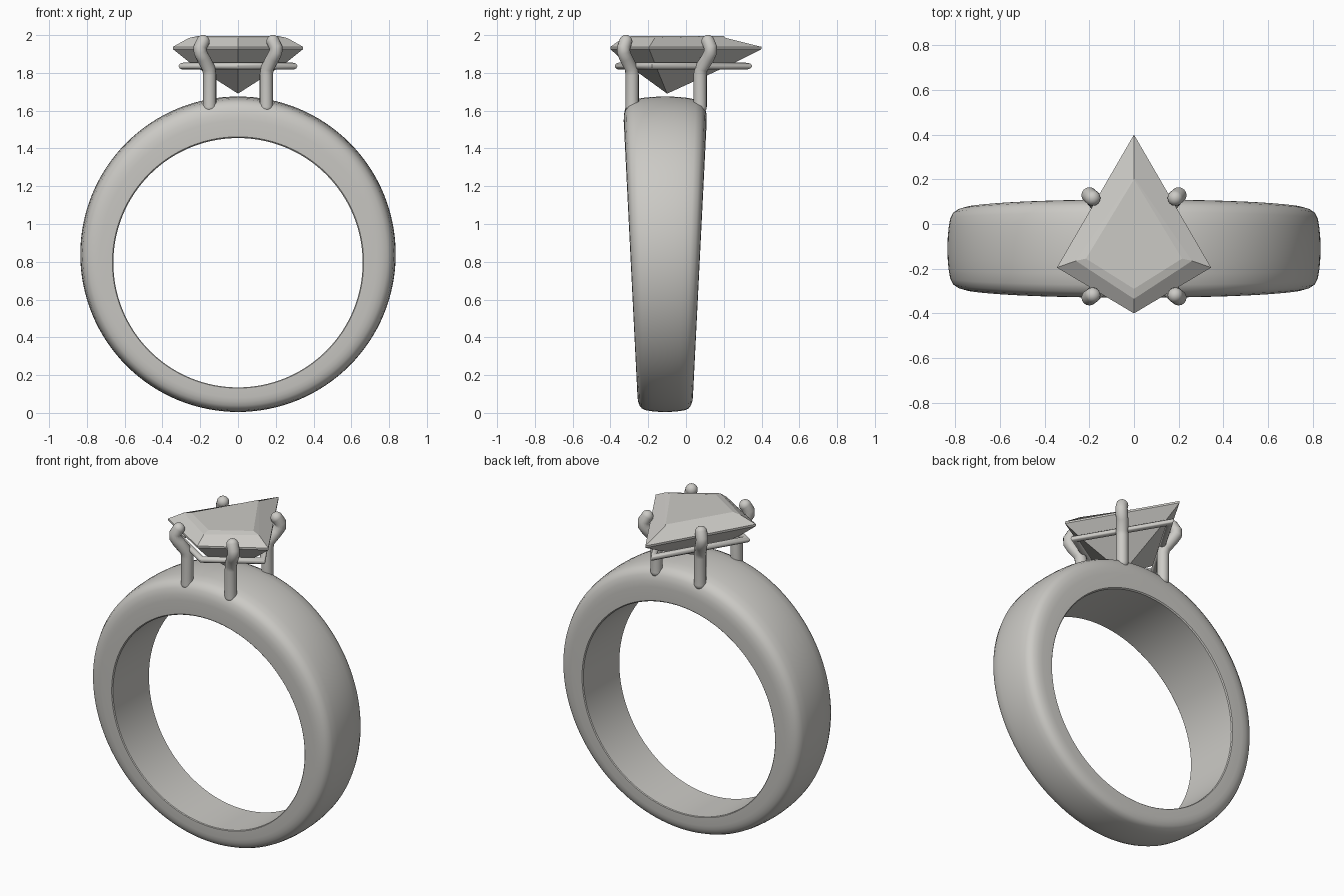
import bpy, bmesh
from math import sin, cos, pi
from mathutils import Vector

cube = bpy.data.objects.get("Cube")
if cube:
    bpy.data.objects.remove(cube, do_unlink=True)

metal = bpy.data.materials.new("warm_grey")
metal.use_nodes = True
GREY = (0.60, 0.59, 0.56, 1)
metal.diffuse_color = GREY
metal.node_tree.nodes["Principled BSDF"].inputs["Base Color"].default_value = GREY


def finish(name, bm, smooth_angle=None):
    bmesh.ops.recalc_face_normals(bm, faces=bm.faces)
    mesh = bpy.data.meshes.new(name)
    bm.to_mesh(mesh)
    bm.free()
    obj = bpy.data.objects.new(name, mesh)
    bpy.context.collection.objects.link(obj)
    mesh.materials.append(metal)
    if smooth_angle:
        bpy.ops.object.select_all(action='DESELECT')
        obj.select_set(True)
        bpy.context.view_layer.objects.active = obj
        bpy.ops.object.shade_smooth_by_angle(angle=smooth_angle)
    return obj


def bridge(bm, rings, closed):
    """Join consecutive vertex rings with quads."""
    pairs = list(zip(rings, rings[1:] + rings[:1]))
    for a, b in pairs if closed else pairs[:-1]:
        n = len(a)
        for i in range(n):
            j = (i + 1) % n
            bm.faces.new((a[i], a[j], b[j], b[i]))


def tube(name, points, radius, closed=False, sides=16):
    """Round tube along a path, with domed ends when it is open."""
    pts = [Vector(p) for p in points]
    bm = bmesh.new()
    rings = []
    last = len(pts) - 1
    for i, p in enumerate(pts):
        before = pts[i - 1] if closed or i > 0 else p
        after = pts[(i + 1) % len(pts)] if closed or i < last else p
        d_in, d_out = (p - before).normalized(), (after - p).normalized()
        tangent = (d_in + d_out).normalized()
        side = tangent.cross(Vector((0, 0, 1)) if closed else Vector((0, 1, 0))).normalized()
        up = side.cross(tangent)
        miter = 1 / max(0.5, tangent.dot(d_out if d_out.length else d_in))
        wide = miter if closed else 1
        rings.append([bm.verts.new(p + radius * (wide * cos(a) * side + sin(a) * up))
                      for a in (2 * pi * k / sides for k in range(sides))])
    bridge(bm, rings, closed)
    if not closed:
        for p in (pts[0], pts[-1]):
            ball = bmesh.ops.create_uvsphere(bm, u_segments=16, v_segments=10, radius=radius)
            bmesh.ops.translate(bm, verts=ball["verts"], vec=p)
    return finish(name, bm, 1.0)


# Band: domed section swept between two offset circles, wider toward the top
MID_Y = -0.11
half = [(0.97, 0), (1, 0.03), (1, 0.42), (0.985, 0.58), (0.94, 0.74),
        (0.86, 0.86), (0.72, 0.93), (0.5, 0.97), (0.25, 0.993)]
section = half + [(0, 1)] + [(-u, v) for u, v in reversed(half)]
bm = bmesh.new()
rings = []
STEPS = 128
for k in range(STEPS):
    a = 2 * pi * k / STEPS
    inner = Vector((0.66 * sin(a), 0, 0.795 + 0.66 * cos(a)))
    outer = Vector((0.835 * sin(a), 0, 0.84 + 0.835 * cos(a)))
    ring = []
    for u, v in section:
        p = inner.lerp(outer, v)
        p.y = MID_Y + u * (0.1425 + 0.05 * p.z)
        ring.append(bm.verts.new(p))
    rings.append(ring)
bridge(bm, rings, True)
finish("band", bm, 0.6)


# Gem: kite-shaped tiers from table to point
def kite(back, side, side_y, front, z):
    return [(0, back, z), (side, side_y, z), (0, front, z), (-side, side_y, z)]


tiers = [kite(0.2, 0.215, -0.155, -0.29, 1.995),
         kite(0.21, 0.26, -0.165, -0.335, 1.985),
         kite(0.4, 0.345, -0.195, -0.4, 1.938),
         kite(0.4, 0.345, -0.195, -0.4, 1.926),
         kite(0.25, 0.25, -0.165, -0.32, 1.85)]
bm = bmesh.new()
rings = [[bm.verts.new(p) for p in tier] for tier in tiers]
bm.faces.new(rings[0])
bridge(bm, rings, False)
point = bm.verts.new((0, -0.1, 1.69))
for i in range(4):
    bm.faces.new((rings[-1][i], rings[-1][(i + 1) % 4], point))
finish("gem", bm)

# Wire rail under the gem
tube("gem_rail", kite(0.315, 0.29, -0.175, -0.355, 1.836), 0.018, closed=True)

# Prongs: straight legs that bend outward and hook over the gem edge
for sx, side in ((1, "left"), (-1, "right")):
    for y, lean, end in ((-0.285, -0.045, "front"), (0.075, 0.055, "back")):
        path = [(0.15, 0, 1.62), (0.15, 0, 1.79), (0.155, 0.1, 1.825),
                (0.185, 0.75, 1.88), (0.2, 1, 1.91), (0.201, 1, 1.935),
                (0.185, 0.75, 1.966)]
        tube(f"{end}_{side}_prong",
             [(sx * x, y + lean * t, z) for x, t, z in path], 0.035)
